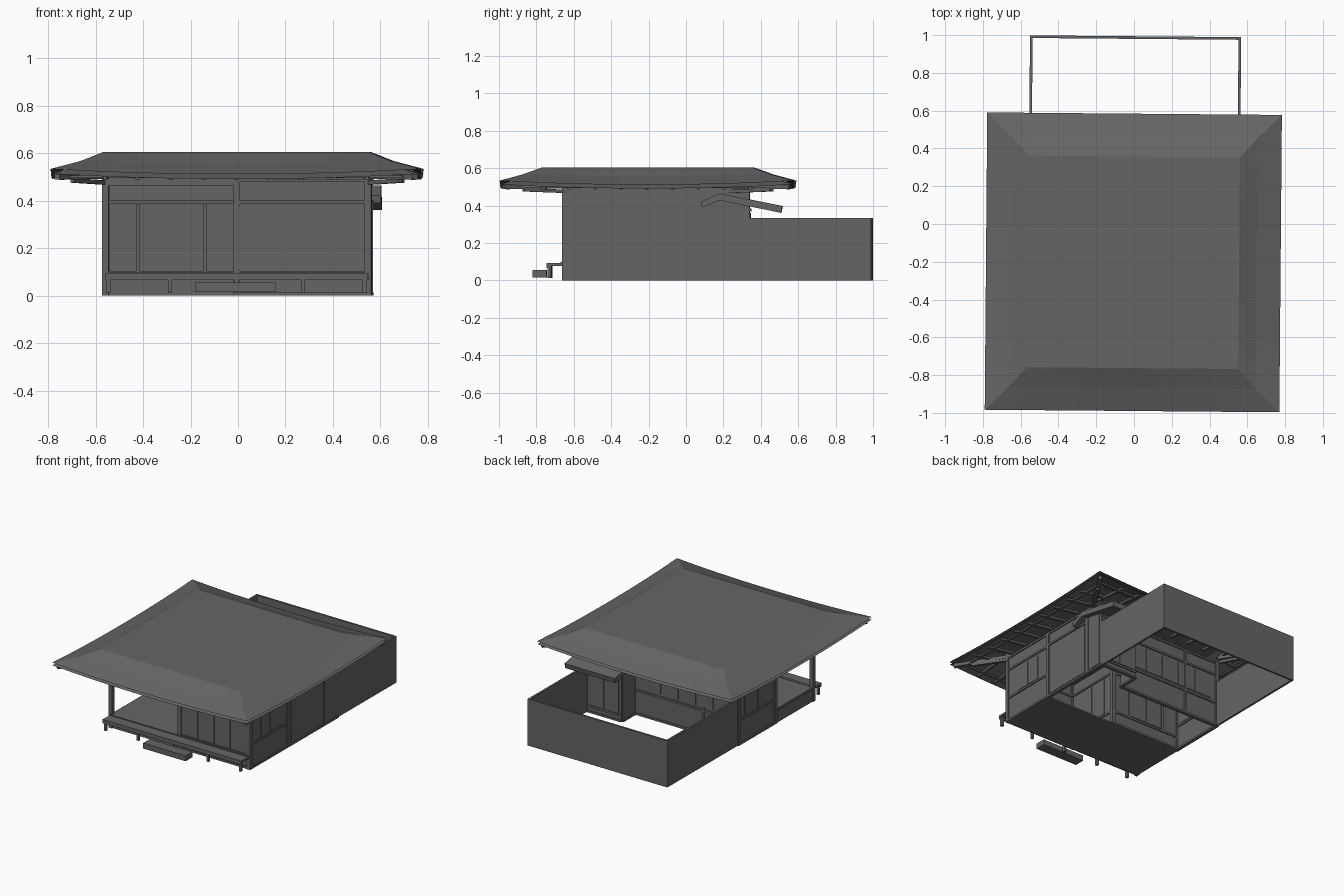
import bpy, bmesh, math
from mathutils import Matrix, Vector

if "Cube" in bpy.data.objects:
    bpy.data.objects.remove(bpy.data.objects["Cube"])

DARK = bpy.data.materials.new("dark_grey")
DARK.diffuse_color = (.13, .13, .13, 1)
DARK.use_nodes = True
DARK.node_tree.nodes["Principled BSDF"].inputs["Base Color"].default_value = DARK.diffuse_color


def mesh_object(name, verts, faces):
    me = bpy.data.meshes.new(name)
    me.from_pydata(verts, [], faces)
    bm = bmesh.new()
    bm.from_mesh(me)
    bmesh.ops.recalc_face_normals(bm, faces=bm.faces)
    bm.to_mesh(me)
    bm.free()
    me.materials.append(DARK)
    ob = bpy.data.objects.new(name, me)
    bpy.context.collection.objects.link(ob)
    return ob


def boxes(name, items):
    """One object from a list of (x0, x1, y0, y1, z0, z1)."""
    verts, faces = [], []
    quads = [(0, 1, 3, 2), (4, 6, 7, 5), (0, 4, 5, 1), (2, 3, 7, 6), (0, 2, 6, 4), (1, 5, 7, 3)]
    for b in items:
        n = len(verts)
        verts += [(x, y, z) for x in b[0:2] for y in b[2:4] for z in b[4:6]]
        faces += [tuple(n + i for i in q) for q in quads]
    return mesh_object(name, verts, faces)


def beam(name, segs, w, h):
    """Sloping bars between point pairs, top surface on the points."""
    verts, faces = [], []
    for p, q in segs:
        p, q = Vector(p), Vector(q)
        side = (q - p).cross(Vector((0, 0, 1))).normalized() * w / 2
        n, down = len(verts), Vector((0, 0, -h))
        for e in (p, q):
            verts += [e - side, e + side, e + side + down, e - side + down]
        faces += [tuple(n + i for i in f) for f in
                  [(0, 1, 2, 3), (7, 6, 5, 4)] + [(i, i + 4, (i + 1) % 4 + 4, (i + 1) % 4) for i in range(4)]]
    return mesh_object(name, verts, faces)


def wall(name, axis, pos, a0, a1, leaves=(), lz=(.11, .375), rails=(.39,), posts=()):
    """Framed wall along an axis: thin panel, rails, small posts and door or window leaves."""
    def span(a, b, d, za, zb):
        c = (pos - d, pos + d)
        return (a, b, *c, za, zb) if axis == 'x' else (*c, a, b, za, zb)
    boxes(name + "_panel", [span(a0, a1, .004, 0, .495)])
    fr = [span(a0, a1, .012, z, z + .014) for z in (0, .478) + tuple(rails)]
    fr += [span(p - .007, p + .007, .012, za, zb) for p, za, zb in posts]
    boxes(name + "_rails", fr)
    items = []
    for a, b in zip(leaves, leaves[1:]):
        items.append(span(a + .002, b - .002, .009, *lz))
    if items:
        boxes(name + "_leaves", items)


X, YF, YM, YB = .555, -.645, -.22, .19

# Hipped roof with a flat crown, sagging slopes and lifted corners
CX, CY = -.002, -.203
rings = [(.78, .787, .512, .022), (.655, .665, .557, .01), (.56, .56, .605, 0)]
N = 10


def ring(hx, hy, z, lift):
    pts = []
    corners = [(-1, -1), (1, -1), (1, 1), (-1, 1)]
    for k in range(4):
        a, b = corners[k], corners[(k + 1) % 4]
        for i in range(N):
            t = i / N
            u, v = a[0] + (b[0] - a[0]) * t, a[1] + (b[1] - a[1]) * t
            pts.append((CX + hx * u, CY + hy * v, z + lift * abs(2 * t - 1) ** 2.2))
    return pts


verts, faces, M = [], [], 4 * N
for r in rings:
    verts += ring(*r)
for hx, hy, z, l in reversed(rings):
    verts += ring(hx - .002, hy - .002, z - .02, l)
for k in range(5):
    for i in range(M):
        j = (i + 1) % M
        faces.append((k * M + i, k * M + j, (k + 1) * M + j, (k + 1) * M + i))
faces += [tuple(range(2 * M, 3 * M)), tuple(range(3 * M, 4 * M))]
mesh_object("roof", verts, faces)

# Eave rafters on four sides and hip rafters
segs = []
for i in range(-4, 5):
    t = i * .138
    for s in (-1, 1):
        segs.append(((t, CY + s * .43, .532), (t, CY + s * .755, .503)))
        segs.append(((s * .54, CY + t, .532), (s * .745, CY + t, .503)))
beam("rafters", segs, .018, .016)
corners = [(sx, sy) for sx in (-1, 1) for sy in (-1, 1)]
beam("hip_rafters", [((sx * .54, CY + sy * .43, .515), (sx * .755, CY + sy * .765, .514))
                     for sx, sy in corners], .026, .024)
ex, ey = .70, .71
beam("eave_battens", [((-ex, CY + s * ey, .507), (ex, CY + s * ey, .507)) for s in (-1, 1)]
     + [((s * ex, CY - ey, .507), (s * ex, CY + ey, .507)) for s in (-1, 1)], .014, .012)
beam("corner_brackets", [((sx * .55, CY + sy * .43, .485), (sx * .69, CY + sy * .66, .494))
                         for sx, sy in corners], .02, .018)

# Main posts and top plates
boxes("posts", [(x - .014, x + .014, y - .014, y + .014, 0, .495)
                for x in (-X + .002, 0, X - .002)
                for y in (YF, YM, YB) if not (x == 0 and y == YB)])
boxes("porch_beams", [(-X, 0, YF - .01, YF + .01, .465, .495),
                      (-X - .003, -X + .017, YF, YM, .465, .495)])

# Walls of the L-shaped house
wall("front_room_wall", 'x', YF, 0, X, (.01, .145, .275, .405, .535), rails=(.09, .387))
wall("porch_back_wall", 'x', YM, -X, 0, (-.41, -.28, -.145), rails=(.09, .387),
     posts=[(-.418, .1, .385), (-.137, .1, .385)])
wall("porch_side_wall", 'y', 0, YF, YM, (-.56, -.43, -.3), rails=(.09, .387))
wall("right_front_wall", 'y', X, YF, YM, (-.535, -.43, -.325), (.19, .37), rails=(.17, .385))
wall("right_middle_wall", 'y', X, YM, YB, (-.2, .17), (.02, .375))
wall("right_rear_wall", 'y', X, YB, .34, (.205, .32), (.02, .46), rails=())
wall("left_wall", 'y', -X, YM, YB, (-.16, -.015, .13), (.19, .37), rails=(.17, .385))
wall("back_wall", 'x', YB, -X, .27, (-.5, -.36, -.22, -.08, .06, .2), (.2, .37),
     rails=(.17, .385), posts=[(-.28, 0, .49)])
wall("annex_back_wall", 'x', .34, .27, X, (.29, .41, .53), (.06, .36), rails=(.04, .37))
wall("annex_side_wall", 'y', .27, YB, .34)

# Floors
boxes("front_floor", [(-X, X, YF, YM, 0, .012)])
boxes("porch_floor", [(-X, 0, YF, YM, .08, .097)])
boxes("porch_skirt", [(-X, 0, YF - .006, YF + .006, 0, .085),
                      (-X - .006, -X + .006, YF, YM, 0, .085)])

# Narrow veranda with legs and a stepping stone
boxes("veranda", [(-X, X, -.742, YF, .078, .093), (-X, X, -.665, YF, .09, .1),
                  (-X, X, -.742, -.726, .066, .08)])
boxes("veranda_legs", [(x - .009, x + .009, -.736, -.718, .012, .08)
                       for x in (-.54, -.28, 0, .28, .54)])
boxes("step_stone", [(-.175, .165, -.82, -.745, .016, .055)])

# Yard wall
Y1, T, H = .994, .014, .335
boxes("yard_wall", [(-.555, .555, Y1 - T, Y1, 0, H),
                    (-.559, -.559 + T, YB, Y1, 0, H),
                    (.559 - T, .559, .34, Y1, 0, H)])


# Small rear canopy
def extrude_x(name, prof, x0, x1):
    n = len(prof)
    v = [(x, y, z) for x in (x0, x1) for y, z in prof]
    f = [tuple(range(n)), tuple(range(2 * n - 1, n - 1, -1))]
    f += [(i, (i + 1) % n, n + (i + 1) % n, n + i) for i in range(n)]
    return mesh_object(name, v, f)


extrude_x("canopy_back_slope", [(.185, .465), (.52, .398), (.512, .362), (.185, .428)], .2, .602)
extrude_x("canopy_front_slope", [(.185, .465), (.085, .422), (.09, .39), (.185, .428)], .27, .602)

# The whole house sits a touch off square
R = Matrix.Rotation(-.0085, 4, 'Z')
for ob in bpy.context.collection.objects:
    ob.data.transform(R)
